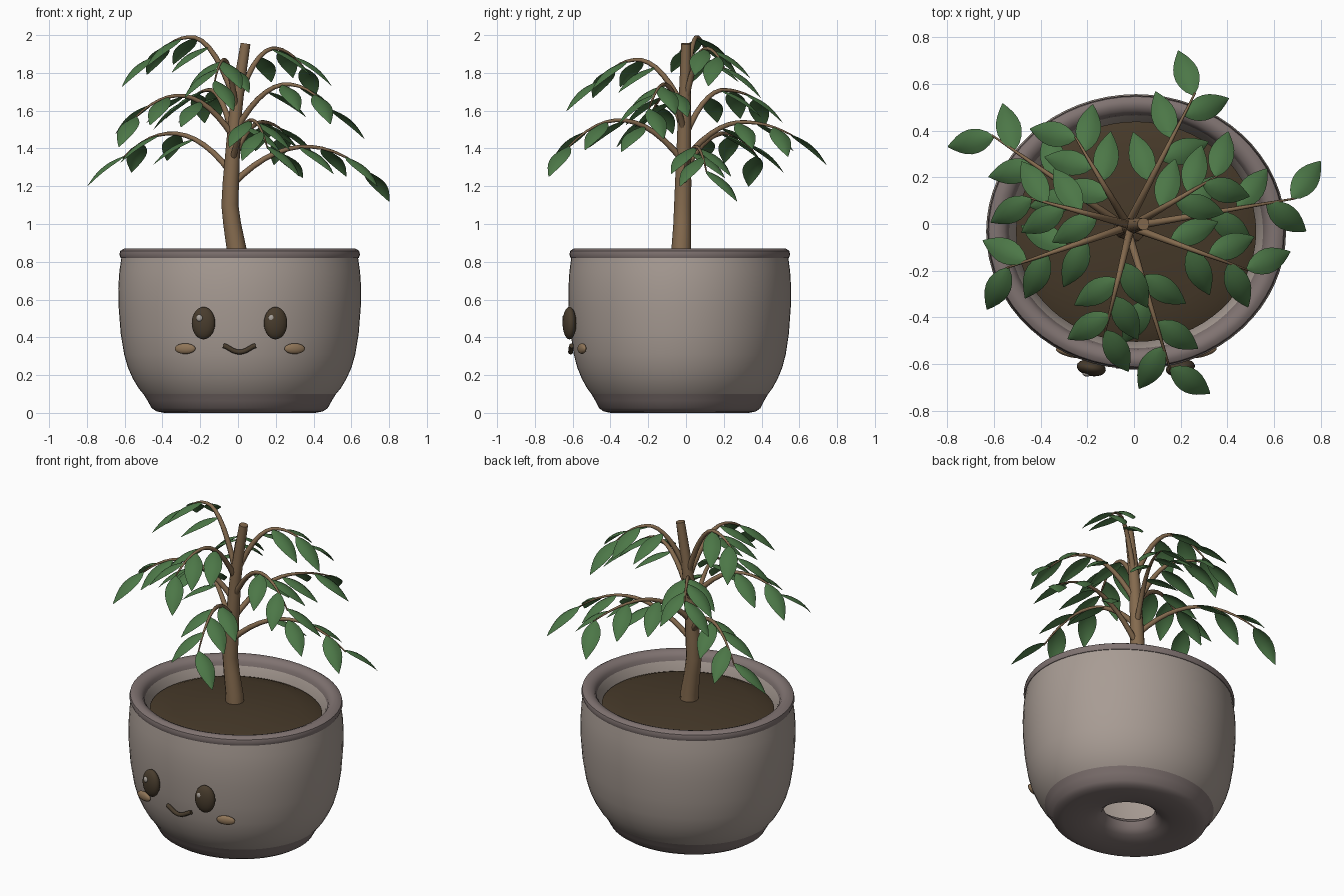
import bpy, bmesh, math
from mathutils import Vector, Matrix

if "Cube" in bpy.data.objects:
    bpy.data.objects.remove(bpy.data.objects["Cube"], do_unlink=True)

POT_CENTRE = Vector((0.009, -0.033, 0))
OVAL = 0.917  # depth of the pot relative to its width


def material(name, *rgb):
    linear = [((c / 255 + 0.055) / 1.055) ** 2.4 for c in rgb] + [1]
    mat = bpy.data.materials.new(name)
    mat.use_nodes = True
    mat.diffuse_color = linear
    shader = mat.node_tree.nodes["Principled BSDF"]
    shader.inputs["Base Color"].default_value = linear
    shader.inputs["Roughness"].default_value = 0.8
    return mat


CLAY = material("clay", 168, 156, 148)
RIM = material("dark clay", 128, 115, 113)
SOIL = material("soil", 70, 57, 41)
BARK = material("bark", 132, 106, 78)
LEAF = material("leaf green", 76, 119, 71)
EYE = material("eye brown", 72, 60, 45)
CHEEK = material("cheek tan", 143, 117, 88)
GLINT = material("eye glint", 168, 161, 154)


def finish(obj, mat, angle=40):
    obj.data.materials.clear()
    obj.data.materials.append(mat)
    bpy.ops.object.select_all(action="DESELECT")
    obj.select_set(True)
    bpy.context.view_layer.objects.active = obj
    bpy.ops.object.shade_smooth_by_angle(angle=math.radians(angle))
    return obj


def from_bmesh(name, bm, mat, angle=40):
    mesh = bpy.data.meshes.new(name)
    bm.to_mesh(mesh)
    bm.free()
    obj = bpy.data.objects.new(name, mesh)
    bpy.context.collection.objects.link(obj)
    return finish(obj, mat, angle)


def lathe(name, profile, mat, steps=64):
    """Turn a closed (radius, height) outline into an oval ring."""
    bm = bmesh.new()
    rings = []
    for i in range(steps):
        a = math.tau * i / steps
        rings.append([bm.verts.new(POT_CENTRE + Vector(
            (r * math.cos(a), r * OVAL * math.sin(a), z))) for r, z in profile])
    count = len(profile)
    for i in range(steps):
        here, after = rings[i], rings[(i + 1) % steps]
        for j in range(count):
            k = (j + 1) % count
            bm.faces.new((here[j], after[j], after[k], here[k]))
    bmesh.ops.remove_doubles(bm, verts=bm.verts, dist=1e-5)
    bmesh.ops.recalc_face_normals(bm, faces=bm.faces)
    return from_bmesh(name, bm, mat)


def tube(name, points, radii, mat, sides=2):
    """Tapered tube through the points."""
    curve = bpy.data.curves.new(name, "CURVE")
    curve.dimensions = "3D"
    curve.bevel_depth = 1
    curve.bevel_resolution = sides
    curve.use_fill_caps = True
    spline = curve.splines.new("POLY")
    spline.points.add(len(points) - 1)
    for slot, p, r in zip(spline.points, points, radii):
        slot.co = (*p, 1)
        slot.radius = r
    obj = bpy.data.objects.new(name, curve)
    bpy.context.collection.objects.link(obj)
    bpy.ops.object.select_all(action="DESELECT")
    obj.select_set(True)
    bpy.context.view_layer.objects.active = obj
    bpy.ops.object.convert(target="MESH")
    return finish(bpy.context.object, mat, 50)


# Pot: hollow body, rolled rim, dark foot with a drain hole
lathe("pot_body", [(.51, .1), (.535, .13), (.565, .18), (.592, .24), (.612, .31),
                   (.63, .42), (.641, .56), (.643, .66), (.637, .75), (.626, .825),
                   (.56, .845), (.535, .8), (.51, .7), (.49, .4), (.4, .16),
                   (.2, .1)], CLAY)
lathe("pot_rim", [(.615, .815), (.63, .82), (.637, .838), (.632, .858), (.612, .87),
                  (.59, .87), (.565, .86), (.55, .84), (.543, .81)], RIM)
lathe("pot_foot", [(.51, .1), (.488, .065), (.466, .025), (.44, .008), (.4, 0),
                   (.33, .001), (.26, .008), (.2, .025), (.167, .05), (.155, .09),
                   (.2, .13)], RIM)

# Gently mounded soil
lathe("soil", [(0, .825), (.12, .822), (.25, .812), (.38, .797), (.47, .783),
               (.515, .765), (.5, .74), (0, .74)], SOIL)


# Face on the front of the pot
def front_y(x, radius):
    return POT_CENTRE.y - OVAL * math.sqrt(radius ** 2 - (x - POT_CENTRE.x) ** 2)


def pebble(name, x, y, z, size, mat):
    bm = bmesh.new()
    bmesh.ops.create_uvsphere(bm, u_segments=24, v_segments=14, radius=1,
                              matrix=Matrix.Translation((x, y, z))
                              @ Matrix.Rotation(x, 4, "Z") @ Matrix.Diagonal((*size, 1)))
    from_bmesh(name, bm, mat, 60)


for side, label in ((-1, "right"), (1, "left")):
    eye_x = .008 + side * .191
    pebble(label + "_eye", eye_x, -.617, .475, (.063, .035, .086), EYE)
    pebble(label + "_eye_glint", eye_x - .021, -.644, .502, (.017, .01, .018), GLINT)
    cheek_x = .01 + side * .29
    pebble(label + "_cheek", cheek_x, front_y(cheek_x, .618) - .018, .34,
           (.057, .017, .028), CHEEK)

smile = []
for i in range(11):
    u = i / 5 - 1
    x = .008 + .085 * u
    smile.append((x, front_y(x, .615) - .014, .322 + .034 * math.sin(u * u * 1.5)))
tube("mouth", smile, [.013] * len(smile), EYE)

# Trunk with a gentle bend
TRUNK = [Vector(p) for p in ((-.003, -.025, .75), (-.008, -.025, .87), (-.031, -.02, 1.0),
                             (-.043, -.018, 1.1), (-.038, -.015, 1.22), (-.027, -.012, 1.4),
                             (-.012, -.008, 1.6), (.009, -.004, 1.76), (.04, 0, 1.955))]
tube("trunk", TRUNK, [.056, .052, .047, .045, .043, .038, .034, .03, .026], BARK, 4)


def trunk_at(z):
    for low, high in zip(TRUNK, TRUNK[1:]):
        if z <= high.z:
            return low.lerp(high, (z - low.z) / (high.z - low.z))
    return TRUNK[-1]


def add_leaf(bm, base, azimuth, pitch, length=.26, width=.054):
    """Pointed leaf, folded along the midrib and curling down at the tip."""
    spot = (Matrix.Translation(base) @ Matrix.Rotation(azimuth, 4, "Z")
            @ Matrix.Rotation(pitch, 4, "Y"))
    rows = 8
    grid = []
    for i in range(rows + 1):
        u = i / rows
        half = width * math.sin(math.pi * u ** .85) ** .9 if 0 < i < rows else .002
        rise = .022 * math.sin(math.pi * u) - .02 * u * u
        grid.append([bm.verts.new(spot @ Vector(
            (length * u, half * v, rise - .016 * v * v * half / width)))
            for v in (-1, -.5, 0, .5, 1)])
    for lower, upper in zip(grid, grid[1:]):
        for j in range(4):
            bm.faces.new((lower[j], upper[j], upper[j + 1], lower[j + 1]))


# Arching branches: compass angle, reach, then start, peak and end heights
BRANCHES = [(65, .62, 1.33, 1.54, 1.47), (9, .7, 1.2, 1.41, 1.27),
            (-76, .65, 1.33, 1.55, 1.4), (148, .72, 1.27, 1.48, 1.35),
            (-22, .53, 1.48, 1.74, 1.6), (199, .58, 1.46, 1.68, 1.56),
            (124, .45, 1.45, 1.71, 1.66), (255, .48, 1.6, 1.87, 1.75),
            (166, .46, 1.63, 1.99, 1.88), (30, .41, 1.63, 1.93, 1.82)]
LEAF_STOPS = (.34, .5, .66, .83, .98)
PEAK = .55

foliage = bmesh.new()
for number, (angle, reach, start, peak, end) in enumerate(BRANCHES, 1):
    azimuth = math.radians(angle)
    root = trunk_at(start)
    tip = Vector((math.cos(azimuth), math.sin(azimuth), 0)) * reach

    def along(t):
        point = root.lerp(tip, t)
        if t < PEAK:
            point.z = peak - (peak - start) * (1 - t / PEAK) ** 2
        else:
            point.z = peak - (peak - end) * ((t - PEAK) / (1 - PEAK)) ** 2
        return point

    steps = [i / 12 for i in range(13)]
    tube(f"branch_{number}", [along(t) for t in steps],
         [.018 - .014 * t for t in steps], BARK)

    # Leaves alternate from side to side and droop more towards the tip
    for i, t in enumerate(LEAF_STOPS):
        side = -1 if i % 2 else 1
        add_leaf(foliage, along(t), azimuth + side * math.radians(44), .4 + .2 * t)
from_bmesh("leaves", foliage, LEAF, 60)
